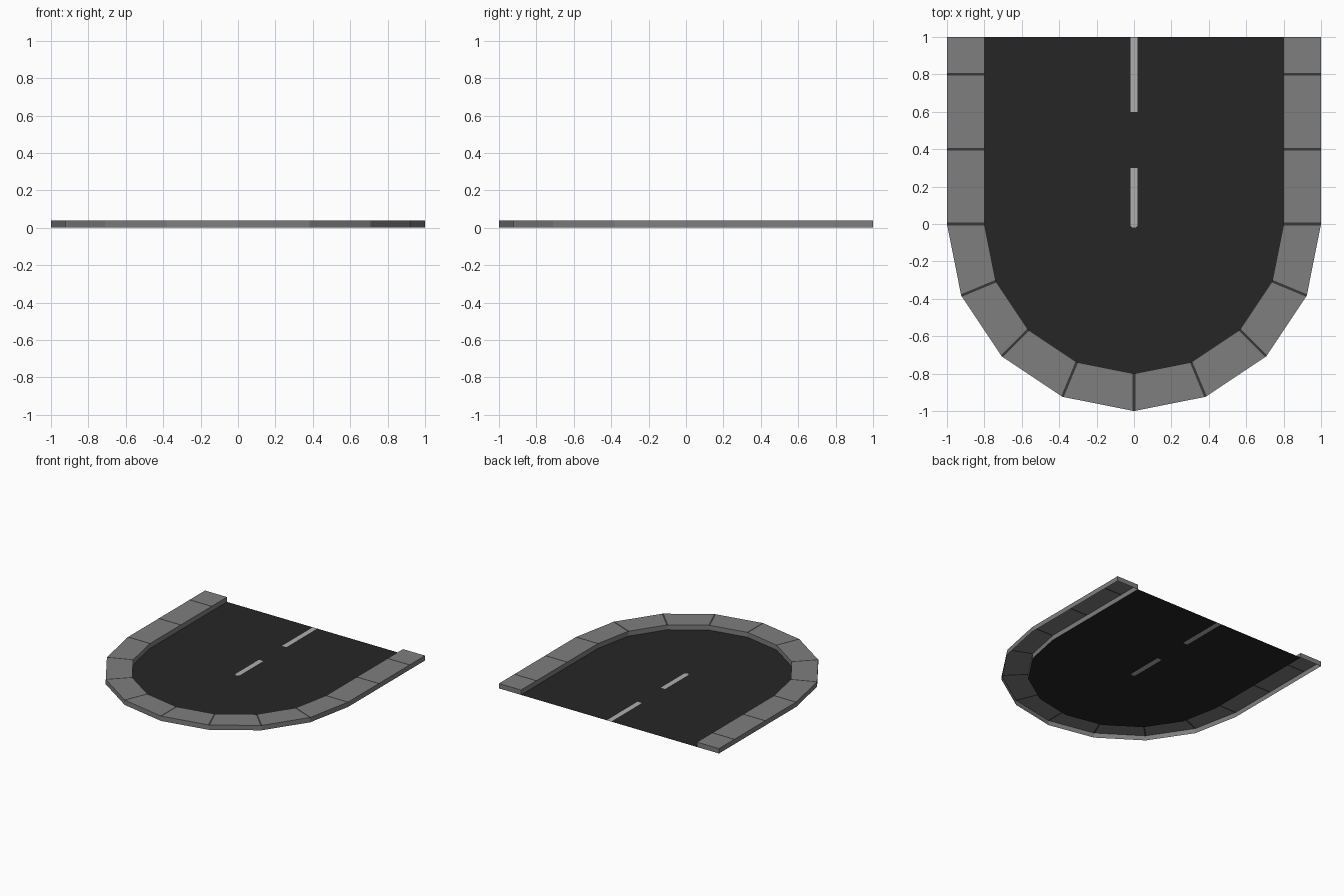
import bpy, bmesh
from math import cos, sin, pi
from mathutils import Vector

if "Cube" in bpy.data.objects:
    bpy.data.objects.remove(bpy.data.objects["Cube"])

H = 0.04        # kerb height
INNER = 0.8     # inner edge of kerb / edge of road
SEAM = 0.007    # half width of a joint between kerb stones


def material(name, g):
    m = bpy.data.materials.new(name)
    m.diffuse_color = (g, g, g, 1)
    m.use_nodes = True
    m.node_tree.nodes["Principled BSDF"].inputs["Base Color"].default_value = m.diffuse_color
    return m


def add_object(name, bm, mat):
    bmesh.ops.remove_doubles(bm, verts=bm.verts, dist=1e-5)
    me = bpy.data.meshes.new(name)
    bm.to_mesh(me)
    bm.free()
    me.materials.append(mat)
    ob = bpy.data.objects.new(name, me)
    bpy.context.collection.objects.link(ob)
    return ob


def add_faces(name, faces, mat):
    bm = bmesh.new()
    for f in faces:
        bm.faces.new([bm.verts.new(p) for p in f])
    return add_object(name, bm, mat)


def fill(name, loops, mat):
    """Flat, upward facing sheet; later loops are holes."""
    bm = bmesh.new()
    edges = []
    for loop in loops:
        vs = [bm.verts.new((x, y, 0)) for x, y in loop]
        edges += [bm.edges.new((vs[i - 1], vs[i])) for i in range(len(vs))]
    bmesh.ops.triangle_fill(bm, edges=edges, use_beauty=True, normal=(0, 0, 1))
    bm.normal_update()
    for f in bm.faces:
        if f.normal.z < 0:
            f.normal_flip()
    return add_object(name, bm, mat)


stone = material("kerb_grey", 0.21)
joint = material("joint_dark", 0.04)
asphalt = material("asphalt", 0.019)
paint = material("line_paint", 0.43)

# Path of the kerb: straight side, half circle in 8 facets, straight side
arc = [(cos(k * pi / 8), -sin(k * pi / 8)) for k in range(9)]


def path(r):
    side = (1, 0.8, 0.4)
    return [(r, y) for y in side] + [(r * x, r * y) for x, y in arc] \
        + [(-r, y) for y in reversed(side)]


outer = [Vector((x, y, H)) for x, y in path(1)]
inner = [Vector((x, y, H)) for x, y in path(INNER)]
n = len(outer)


def low(p):
    return Vector((p.x, p.y, 0))


def toward(a, b):
    return a + (b - a).normalized() * SEAM


# Kerb stones: tops, inner and outer walls, end caps, open underneath
stones, seams = [], []
for k in range(n - 1):
    o0, o1, i0, i1 = outer[k], outer[k + 1], inner[k], inner[k + 1]
    to0, ti0 = (toward(o0, o1), toward(i0, i1)) if k > 0 else (o0, i0)
    to1, ti1 = (toward(o1, o0), toward(i1, i0)) if k < n - 2 else (o1, i1)
    stones += [(ti0, ti1, to1, to0),
               (o0, o1, low(o1), low(o0)),
               (i1, i0, low(i0), low(i1))]
stones += [(inner[0], outer[0], low(outer[0]), low(inner[0])),
           (outer[-1], inner[-1], low(inner[-1]), low(outer[-1]))]
add_faces("kerb", stones, stone)

# Dark joints between the stones
for k in range(1, n - 1):
    o, i = outer[k], inner[k]
    seams.append((toward(i, inner[k - 1]), i, toward(i, inner[k + 1]),
                  toward(o, outer[k + 1]), o, toward(o, outer[k - 1])))
add_faces("kerb_joints", seams, joint)

# Centre line dashes, the last one with a rounded end
W = 0.02
end_dash = [(-W, 1), (-W, 0.6), (W, 0.6), (W, 1)]
mid_dash = [(W, 0.3), (-W, 0.3)] + [(-W * cos(k * pi / 6), -W * sin(k * pi / 6))
                                    for k in range(7)]
fill("end_dash", [end_dash], paint)
fill("middle_dash", [mid_dash], paint)

# Road sheet with the dashes let into it
road = path(INNER)
fill("road", [road + end_dash, mid_dash], asphalt)
